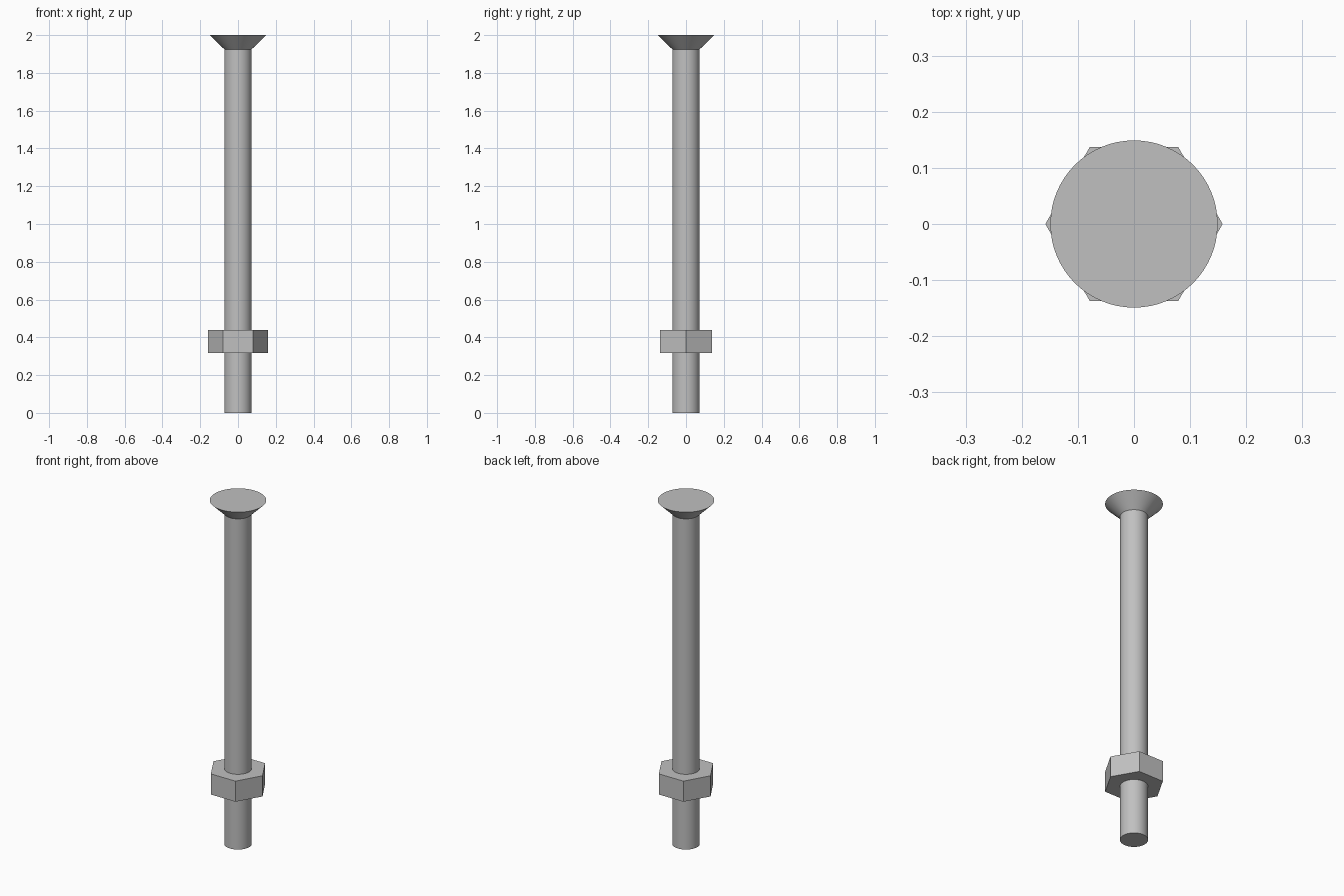
import bpy
import math

cube = bpy.data.objects.get("Cube")
if cube:
    bpy.data.objects.remove(cube, do_unlink=True)

SHAFT_R, HEAD_R, NUT_R = 0.0725, 0.149, 0.158
HEAD_Z, TOP_Z = 1.925, 2.0
NUT_LOW, NUT_HIGH = 0.318, 0.438

steel = bpy.data.materials.new("grey steel")
steel.use_nodes = True
colour = (0.53, 0.53, 0.53, 1)
steel.diffuse_color = colour
steel.node_tree.nodes["Principled BSDF"].inputs["Base Color"].default_value = colour


def frustum(name, sides, r_low, r_high, z_low, z_high, turn=0.0):
    """Add a capped, upright cylinder or cone section between two heights."""
    bpy.ops.mesh.primitive_cone_add(
        vertices=sides, radius1=r_low, radius2=r_high, depth=z_high - z_low,
        location=(0, 0, (z_low + z_high) / 2), rotation=(0, 0, turn))
    part = bpy.context.object
    part.name = name
    part.data.materials.append(steel)
    bpy.ops.object.shade_smooth_by_angle(angle=math.radians(30))
    return part


# Long plain shaft
frustum("shaft", 64, SHAFT_R, SHAFT_R, 0, HEAD_Z)

# Flat-topped countersunk head
frustum("countersunk_head", 64, SHAFT_R, HEAD_R, HEAD_Z, TOP_Z)

# Hexagonal nut with corners pointing left and right
frustum("hex_nut", 6, NUT_R, NUT_R, NUT_LOW, NUT_HIGH, math.radians(30))
